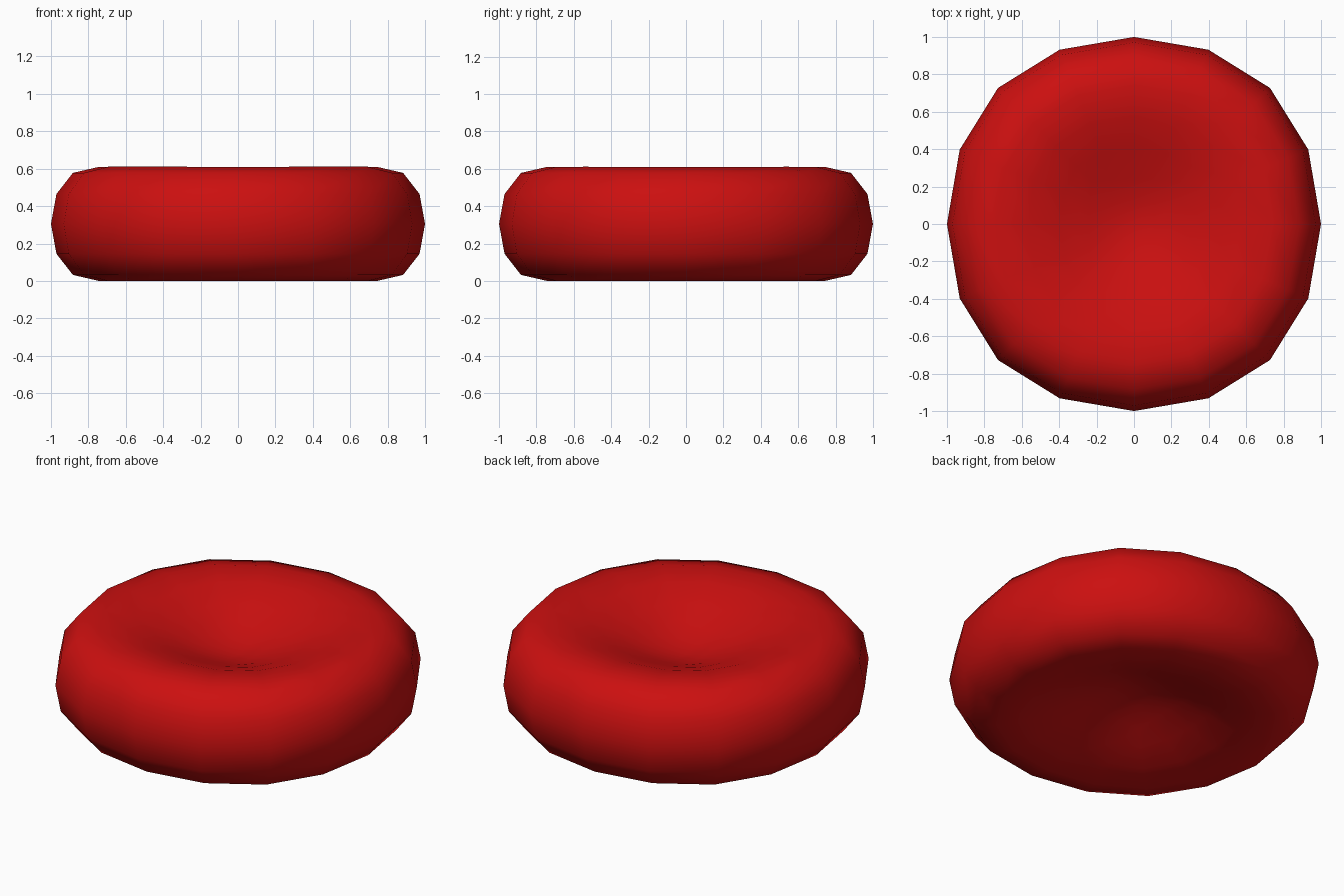
import bpy, bmesh

if "Cube" in bpy.data.objects:
    bpy.data.objects.remove(bpy.data.objects["Cube"])

# Square cage with dished caps: (half width, height from the middle)
MID = 0.305
PROFILE = [(0.11, -0.07), (1.133, -0.522), (1.133, 0.522), (0.11, 0.07)]
CORNERS = [(1, 1), (-1, 1), (-1, -1), (1, -1)]

bm = bmesh.new()
rings = [[bm.verts.new((sx * w, sy * w, h)) for sx, sy in CORNERS]
         for w, h in PROFILE]
for low, high in zip(rings, rings[1:]):
    for i in range(4):
        j = (i + 1) % 4
        bm.faces.new((low[i], low[j], high[j], high[i]))
bm.faces.new(rings[-1])
bm.faces.new(rings[0][::-1])
bmesh.ops.recalc_face_normals(bm, faces=bm.faces)
for f in bm.faces:
    f.smooth = True

mesh = bpy.data.meshes.new("biconcave_disc")
bm.to_mesh(mesh)
bm.free()
disc = bpy.data.objects.new("biconcave_disc", mesh)
bpy.context.collection.objects.link(disc)
disc.location.z = MID

# Two subdivision levels give the 16-sided rounded outline
sub = disc.modifiers.new("round", 'SUBSURF')
sub.levels = sub.render_levels = 2

# Red material
mat = bpy.data.materials.new("red")
mat.diffuse_color = (0.6, 0.005, 0.005, 1)
mat.use_nodes = True
mat.node_tree.nodes["Principled BSDF"].inputs["Base Color"].default_value = mat.diffuse_color
mesh.materials.append(mat)
